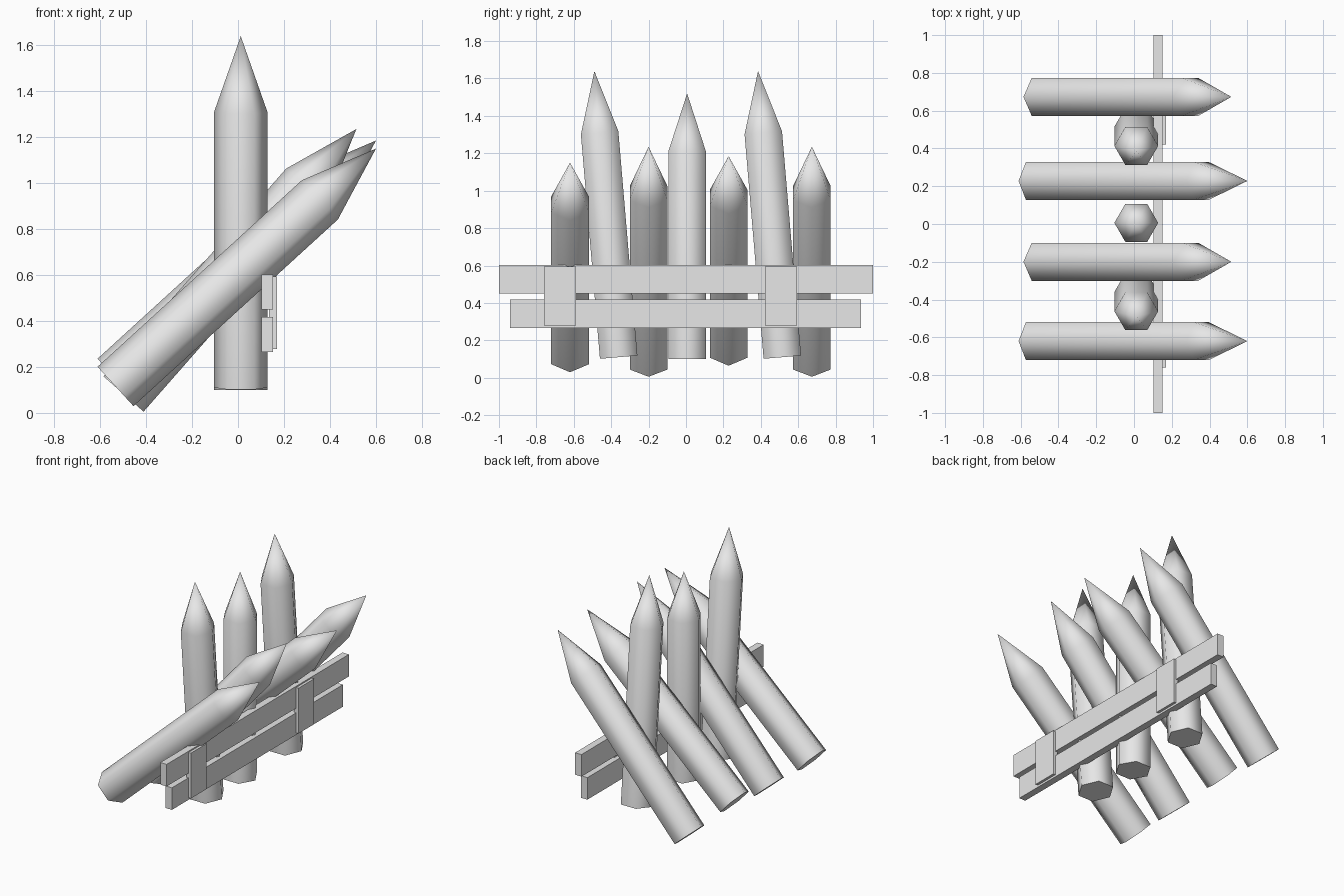
import bpy
import bmesh
from math import cos, sin, pi, radians
from mathutils import Vector, Euler

if "Cube" in bpy.data.objects:
    bpy.data.objects.remove(bpy.data.objects["Cube"], do_unlink=True)

# One plain grey for every part
grey = bpy.data.materials.new("plain_grey")
grey.use_nodes = True
colour = (0.8, 0.8, 0.8, 1)
grey.diffuse_color = colour
grey.node_tree.nodes["Principled BSDF"].inputs["Base Color"].default_value = colour


def finish(name, bm):
    bmesh.ops.recalc_face_normals(bm, faces=bm.faces)
    mesh = bpy.data.meshes.new(name)
    bm.to_mesh(mesh)
    bm.free()
    mesh.materials.append(grey)
    obj = bpy.data.objects.new(name, mesh)
    bpy.context.collection.objects.link(obj)
    return obj


def stake(name, base, shaft, length, tilt=0, lean=0, radius=0.116, sides=6):
    """Six-sided post with a sharpened tip, growing from its base centre."""
    bm = bmesh.new()
    rings = [[bm.verts.new((radius * cos(2 * pi * i / sides),
                            radius * sin(2 * pi * i / sides), z))
              for i in range(sides)] for z in (0, shaft)]
    tip = bm.verts.new((0, 0, length))
    low, high = rings
    bm.faces.new(low)
    for i in range(sides):
        j = (i + 1) % sides
        bm.faces.new((low[i], low[j], high[j], high[i]))
        bm.faces.new((high[i], high[j], tip))
    obj = finish(name, bm)
    obj.location = base
    obj.rotation_euler = Euler((radians(tilt), radians(lean), 0))
    bpy.ops.object.select_all(action='DESELECT')
    bpy.context.view_layer.objects.active = obj
    obj.select_set(True)
    bpy.ops.object.shade_smooth_by_angle(angle=radians(65))


def board(name, low, high):
    """Box between two opposite corners."""
    bm = bmesh.new()
    bmesh.ops.create_cube(bm, size=1)
    low, high = Vector(low), Vector(high)
    bmesh.ops.scale(bm, vec=high - low, verts=bm.verts)
    obj = finish(name, bm)
    obj.location = (low + high) / 2


# Upright stakes: a short straight one between two tall tilted ones
stake("middle_upright_stake", (0.012, 0.006, 0.1), 1.11, 1.42)
for side, y in (("front", -0.36), ("back", 0.515)):
    stake(side + "_upright_stake", (0.012, y, 0.11), 1.204, 1.535, tilt=4.85)

# Leaning stakes, alternating between two slopes
for i, (x, y, z, lean) in enumerate([(-0.533, -0.62, 0.115, 47.6),
                                     (-0.498, -0.2, 0.082, 41.3),
                                     (-0.533, 0.228, 0.15, 47.6),
                                     (-0.498, 0.673, 0.082, 41.3)]):
    stake(f"leaning_stake_{i + 1}", (x, y, z), 1.204, 1.535, lean=lean)

# Horizontal planks and the battens that join them
board("upper_plank", (0.103, -1, 0.45), (0.152, 1, 0.603))
board("lower_plank", (0.103, -0.942, 0.265), (0.152, 0.935, 0.418))
for side, y in (("front", -0.76), ("back", 0.422)):
    board(side + "_batten", (0.135, y, 0.279), (0.17, y + 0.172, 0.594))
